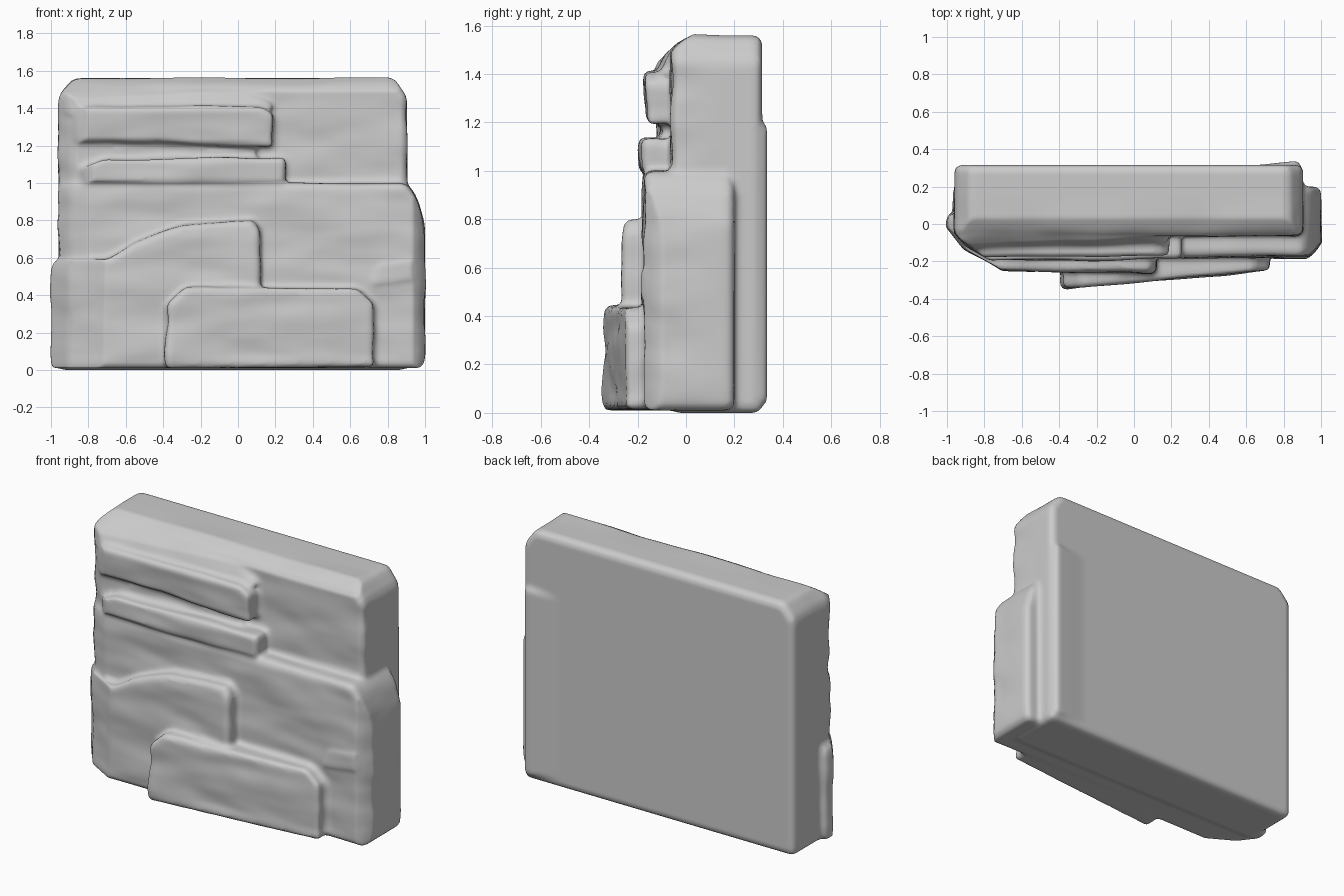
import bpy, bmesh
from mathutils import Vector, noise

if "Cube" in bpy.data.objects:
    bpy.data.objects.remove(bpy.data.objects["Cube"])


def slab(bm, outline, front, back, bevel, segs=3):
    """Rounded stone: x/z outline, front and back planes y = c + a*x + b*z."""
    def plane(p, x, z):
        return p[0] + p[1] * x + p[2] * z
    f = [bm.verts.new((x, plane(front, x, z), z)) for x, z in outline]
    b = [bm.verts.new((x, plane(back, x, z), z)) for x, z in outline]
    n = len(outline)
    faces = [bm.faces.new(f), bm.faces.new(b[::-1])]
    for i in range(n):
        j = (i + 1) % n
        faces.append(bm.faces.new((f[j], f[i], b[i], b[j])))
    bmesh.ops.recalc_face_normals(bm, faces=faces)
    edges = list({e for fc in faces for e in fc.edges})
    bmesh.ops.bevel(bm, geom=edges, offset=bevel, segments=segs, profile=0.5,
                    affect='EDGES', clamp_overlap=True)


def rect(x0, x1, z0, z1):
    return [(x0, z0), (x1, z0), (x1, z1), (x0, z1)]


bm = bmesh.new()

# Back slab, full height
slab(bm, [(-0.96, 0.0), (0.9, 0.0), (0.905, 1.46), (0.83, 1.56), (-0.88, 1.56), (-0.96, 1.47)],
     (-0.062, 0, 0), (0.315, 0, 0), 0.035)
# Low ridge on the back edge
slab(bm, rect(0.6, 0.89, 0.03, 1.2), (0.1, 0, 0), (0.25, 0.1, 0), 0.03)

# Lower course, wider than the back slab
slab(bm, [(-0.97, 0.01), (0.99, 0.01), (1.0, 0.1), (1.0, 0.78), (0.96, 0.92), (0.9, 1.0), (-0.95, 1.0)],
     (-0.175, 0, 0), (0.2, 0, 0), 0.035)

# Upper left stone: body behind the strips and a sloping brow
slab(bm, rect(-0.93, 0.1, 0.98, 1.45), (-0.1, 0.03, 0), (0.1, 0, 0), 0.025)
slab(bm, [(-0.95, 1.36), (0.16, 1.36), (0.2, 1.42), (0.0, 1.53), (-0.86, 1.54), (-0.95, 1.46)],
     (-0.93, 0.03, 0.58), (0.1, 0, 0), 0.03)
# Upper strip
slab(bm, [(-0.9, 1.22), (-0.4, 1.21), (0.19, 1.19), (0.19, 1.37), (0.13, 1.41), (-0.8, 1.41), (-0.9, 1.37)],
     (-0.07, 0, -0.077), (0.1, 0, 0), 0.025)
# Thin ledge
slab(bm, [(-0.84, 1.0), (0.25, 1.0), (0.25, 1.13), (-0.72, 1.13), (-0.84, 1.08)],
     (-0.185, 0.02, 0), (0.1, 0, 0), 0.018)

# Lower left stone with raised right end
slab(bm, [(-1.0, 0.01), (-0.3, 0.01), (0.12, 0.3), (0.12, 0.76), (0.08, 0.805), (-0.3, 0.78),
          (-0.55, 0.68), (-0.7, 0.595), (-0.98, 0.595), (-1.0, 0.55)],
     (-0.24, 0, -0.02), (0.05, 0, 0), 0.035)
# Thicker nose of the middle stone
slab(bm, [(-0.35, 0.4), (0.12, 0.4), (0.12, 0.75), (0.07, 0.8), (-0.25, 0.76)],
     (-0.262, -0.05, 0), (0.0, 0, 0), 0.03)
# Lower centre stone, thinning to the right
slab(bm, [(-0.39, 0.01), (0.73, 0.015), (0.73, 0.36), (0.64, 0.44), (-0.28, 0.44), (-0.38, 0.35)],
     (-0.313, 0.085, 0), (0.0, 0, 0), 0.025)
# Shallow lump at the right end
slab(bm, [(0.7, 0.44), (0.98, 0.48), (0.98, 0.6), (0.74, 0.57)],
     (-0.185, 0, 0), (0.0, 0, 0), 0.02)

mesh = bpy.data.meshes.new("stone_wall")
bm.to_mesh(mesh)
bm.free()
wall = bpy.data.objects.new("stone_wall", mesh)
bpy.context.collection.objects.link(wall)
bpy.context.view_layer.objects.active = wall
wall.select_set(True)

# Fuse all stones into one weathered surface
fuse = wall.modifiers.new("fuse", 'REMESH')
fuse.mode = 'VOXEL'
fuse.voxel_size = 0.015
soft = wall.modifiers.new("soften", 'SMOOTH')
soft.factor = 0.5
soft.iterations = 2
bpy.ops.object.convert(target='MESH')

# Corner facets and weathering on the front half; the back stays flat
facets = [  # point on the facet, outward direction
    ((-0.97, -0.04, 0), (-0.62, -0.78, 0)),
    ((1.0, -0.10, 0), (0.75, -0.66, 0)),
    ((0, -0.05, 1.5), (0, -0.6, 0.8)),
]
facets = [(Vector(p), Vector(n).normalized()) for p, n in facets]
bm = bmesh.new()
bm.from_mesh(wall.data)
bm.normal_update()
for v in bm.verts:
    p = v.co.copy()
    for o, n in facets:
        d = (p - o).dot(n)
        if d > 0:
            p -= n * d * 0.8
    w = min(1.0, max(0.0, (0.15 - p.y) / 0.2))
    q = Vector((p.x * 2.2, p.y * 3, p.z * 5.5))
    k = noise.noise(q) * 0.014 + noise.noise(q * 2.1 + Vector((7, 3, 1))) * 0.005
    edge = min(1.0, max(0.0, p.z / 0.08))
    p += v.normal * k * w * edge
    p.z = max(p.z, 0.0)
    v.co = p
bm.to_mesh(wall.data)
bm.free()

for poly in wall.data.polygons:
    poly.use_smooth = True
wall.data.update()
